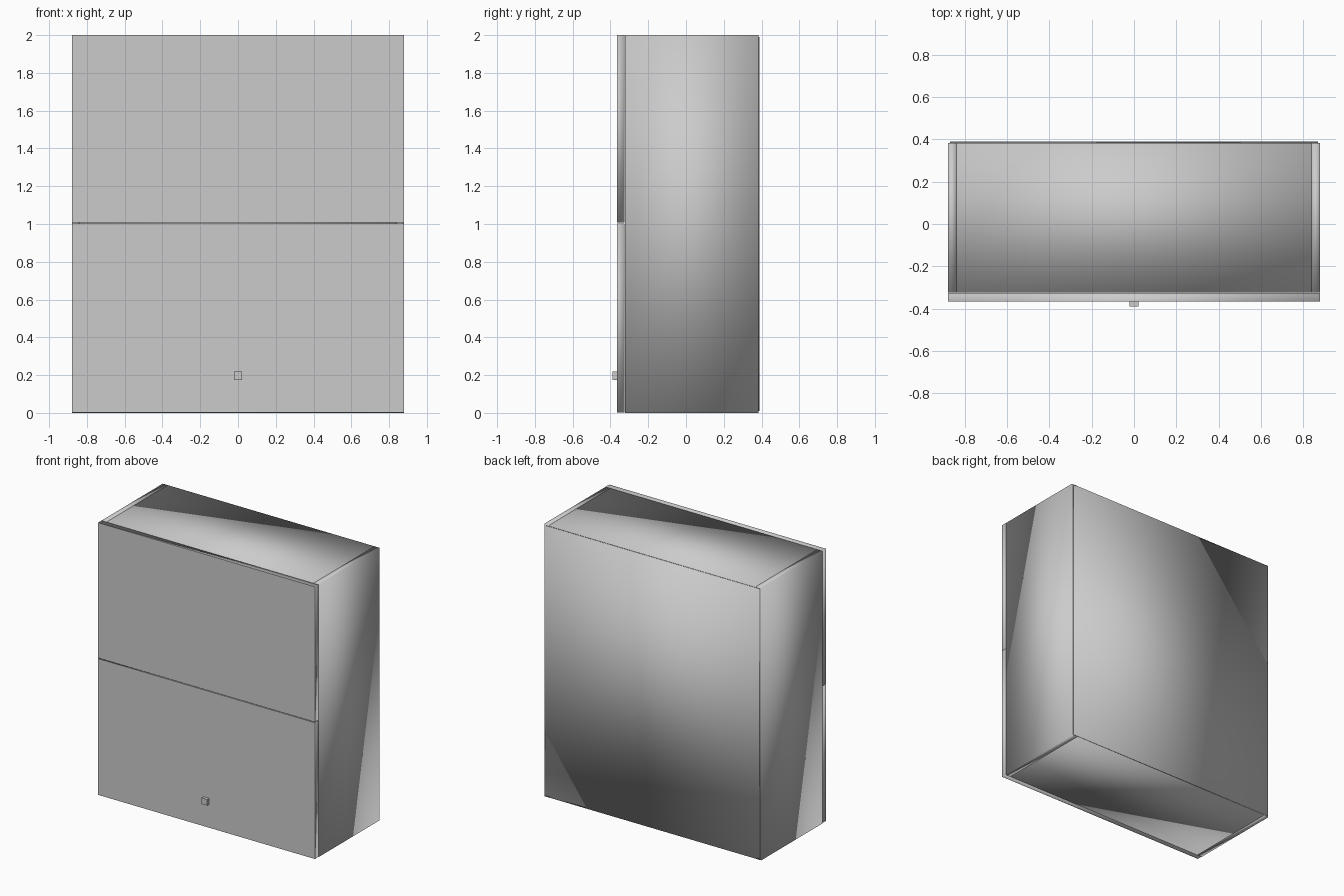
import bpy
import bmesh

cube = bpy.data.objects.get("Cube")
if cube:
    bpy.data.objects.remove(cube, do_unlink=True)

# One grey finish for the whole cabinet
GREY = (0.6, 0.6, 0.6, 1.0)
grey = bpy.data.materials.new("cabinet grey")
grey.use_nodes = True
grey.diffuse_color = GREY
grey.node_tree.nodes["Principled BSDF"].inputs["Base Color"].default_value = GREY


def box(name, x, y, z, smooth=True, flat_front=False):
    """Box spanning the given (low, high) ranges."""
    bm = bmesh.new()
    bmesh.ops.create_cube(bm, size=1)
    for v in bm.verts:
        v.co = [lo + (c + 0.5) * (hi - lo) for c, (lo, hi) in zip(v.co, (x, y, z))]
    for f in bm.faces:
        f.smooth = smooth
        if flat_front and f.normal.y < -0.9:
            for e in f.edges:
                e.smooth = False
    mesh = bpy.data.meshes.new(name)
    bm.to_mesh(mesh)
    bm.free()
    mesh.materials.append(grey)
    obj = bpy.data.objects.new(name, mesh)
    bpy.context.collection.objects.link(obj)
    return obj


W, T, H = 0.88, 0.04, 2.0          # half width, board thickness, height
FRONT, BACK = -0.323, 0.384        # carcass depth
INNER = W - T

# Carcass boards
box("left_side", (INNER, W), (FRONT, BACK), (0, H))
box("right_side", (-W, -INNER), (FRONT, BACK), (0, H))
box("top_board", (-INNER, INNER), (FRONT, BACK), (H - T, H))
box("bottom_board", (-INNER, INNER), (FRONT, BACK), (0, T))
box("back_panel", (-W + 0.01, W - 0.01), (BACK, 0.39), (0.01, H - 0.01))

# Two stacked flap doors with a narrow gap between them
DOOR = (-0.366, FRONT - 0.002)
box("upper_door", (-W, W), DOOR, (1.008, H), flat_front=True)
box("lower_door", (-W, W), DOOR, (0.003, 1.003), flat_front=True)

# Small square knob
box("knob", (-0.022, 0.022), (-0.39, -0.366), (0.175, 0.219), smooth=False)
